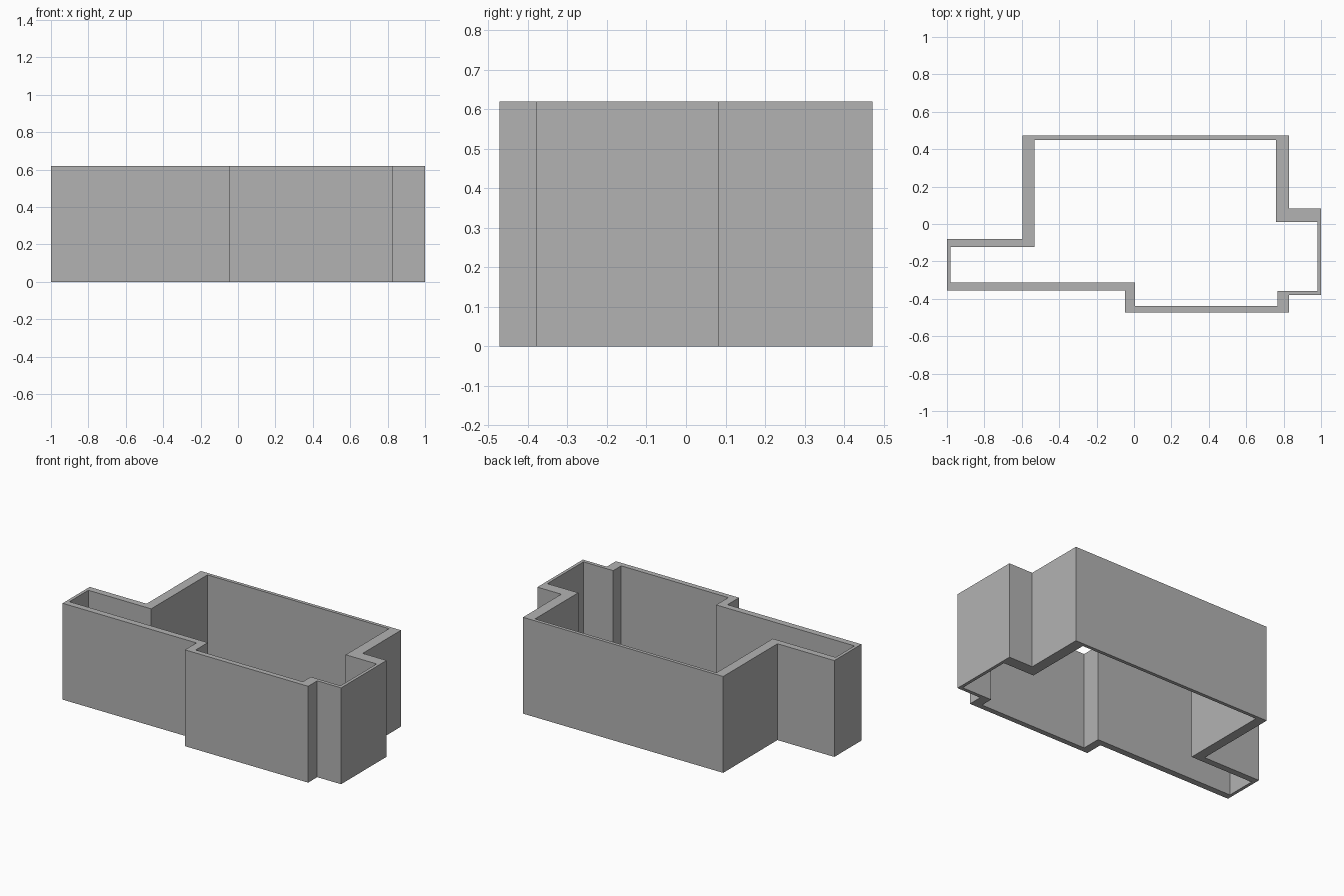
import bpy
import bmesh

cube = bpy.data.objects.get("Cube")
if cube:
    bpy.data.objects.remove(cube, do_unlink=True)

HEIGHT = 0.62

# Plan outlines of the walls, matching corner for corner
OUTER = [(-1, -0.355), (-0.047, -0.355), (-0.047, -0.472), (0.83, -0.472),
         (0.83, -0.38), (1, -0.38), (1, 0.083), (0.83, 0.083),
         (0.83, 0.472), (-0.595, 0.472), (-0.595, -0.08), (-1, -0.08)]
INNER = [(-0.98, -0.314), (0.005, -0.314), (0.005, -0.438), (0.768, -0.438),
         (0.768, -0.357), (0.98, -0.357), (0.98, 0.01), (0.76, 0.01),
         (0.76, 0.45), (-0.533, 0.45), (-0.533, -0.122), (-0.98, -0.122)]

# Wall colour
grey = bpy.data.materials.new("wall_grey")
grey.use_nodes = True
colour = (0.45, 0.45, 0.45, 1)
grey.diffuse_color = colour
grey.node_tree.nodes["Principled BSDF"].inputs["Base Color"].default_value = colour

# Flat ring between the outlines, extruded up into open-ended walls
bm = bmesh.new()
outer = [bm.verts.new((x, y, 0)) for x, y in OUTER]
inner = [bm.verts.new((x, y, 0)) for x, y in INNER]
count = len(outer)
ring = []
for i in range(count):
    j = (i + 1) % count
    ring.append(bm.faces.new((outer[i], outer[j], inner[j], inner[i])))
raised = bmesh.ops.extrude_face_region(bm, geom=ring, use_keep_orig=True)
top = [g for g in raised["geom"] if isinstance(g, bmesh.types.BMVert)]
bmesh.ops.translate(bm, verts=top, vec=(0, 0, HEIGHT))
bmesh.ops.recalc_face_normals(bm, faces=bm.faces)

mesh = bpy.data.meshes.new("building_walls")
bm.to_mesh(mesh)
bm.free()
mesh.materials.append(grey)
walls = bpy.data.objects.new("building_walls", mesh)
bpy.context.collection.objects.link(walls)
